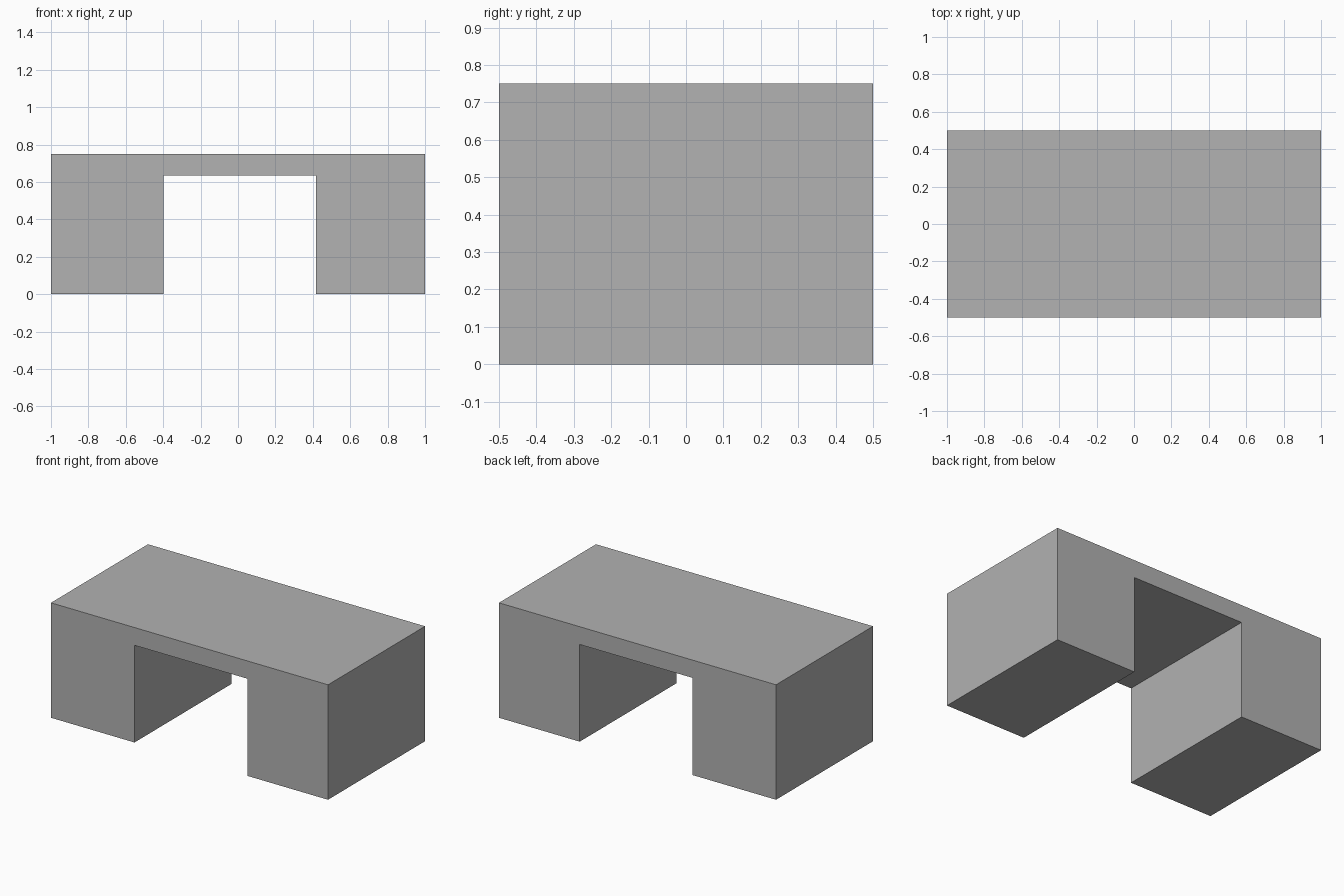
import bpy
import bmesh

cube = bpy.data.objects.get("Cube")
if cube:
    bpy.data.objects.remove(cube, do_unlink=True)

# Overall size and the slightly off-centre opening
HALF_LENGTH, HALF_DEPTH, HEIGHT = 1.0, 0.5, 0.75
GAP_RIGHT, GAP_LEFT, GAP_TOP = -0.397, 0.417, 0.634

# Plain grey material
grey = bpy.data.materials.new("plain_grey")
grey.use_nodes = True
colour = (0.445, 0.445, 0.445, 1.0)
grey.diffuse_color = colour
grey.node_tree.nodes["Principled BSDF"].inputs["Base Color"].default_value = colour


def extrude_profile(name, profile, half_depth, material):
    """Extrude an x-z outline along y into a closed solid."""
    bm = bmesh.new()
    face = bm.faces.new([bm.verts.new((x, -half_depth, z)) for x, z in profile])
    result = bmesh.ops.extrude_face_region(bm, geom=[face], use_keep_orig=True)
    moved = [v for v in result["geom"] if isinstance(v, bmesh.types.BMVert)]
    bmesh.ops.translate(bm, verts=moved, vec=(0, 2 * half_depth, 0))
    bmesh.ops.recalc_face_normals(bm, faces=bm.faces)
    mesh = bpy.data.meshes.new(name)
    bm.to_mesh(mesh)
    bm.free()
    mesh.materials.append(material)
    obj = bpy.data.objects.new(name, mesh)
    bpy.context.collection.objects.link(obj)
    return obj


# Bench body: thin top spanning two block legs
bench_profile = [
    (-HALF_LENGTH, 0), (GAP_RIGHT, 0), (GAP_RIGHT, GAP_TOP), (GAP_LEFT, GAP_TOP),
    (GAP_LEFT, 0), (HALF_LENGTH, 0), (HALF_LENGTH, HEIGHT), (-HALF_LENGTH, HEIGHT),
]
extrude_profile("bench_body", bench_profile, HALF_DEPTH, grey)
